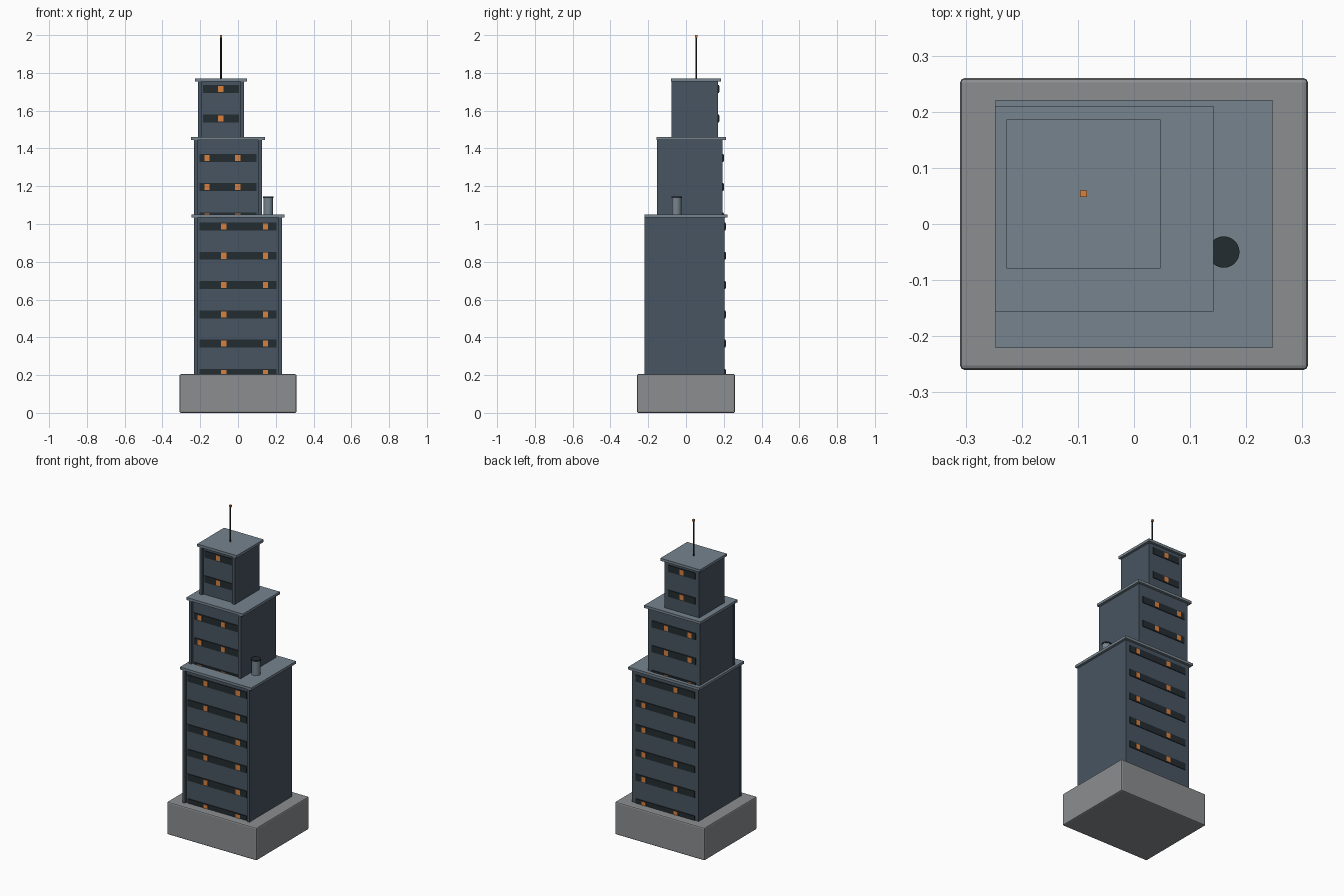
import bpy

if "Cube" in bpy.data.objects:
    bpy.data.objects.remove(bpy.data.objects["Cube"])


def material(name, rgb):
    m = bpy.data.materials.new(name)
    m.diffuse_color = (*rgb, 1)
    m.use_nodes = True
    m.node_tree.nodes["Principled BSDF"].inputs["Base Color"].default_value = m.diffuse_color
    return m


WALL = material("wall_blue_grey", (0.065, 0.09, 0.12))
ROOF = material("roof_grey", (0.18, 0.23, 0.27))
GLASS = material("dark_glass", (0.017, 0.025, 0.03))
LIGHT = material("orange_light", (0.70, 0.22, 0.05))
STONE = material("stone", (0.26, 0.27, 0.28))


def box(name, x, y, z, mat, bevel=0):
    """Box from (min, max) pairs on each axis."""
    bpy.ops.mesh.primitive_cube_add(size=1, location=[sum(p) / 2 for p in (x, y, z)])
    ob = bpy.context.object
    ob.name = name
    ob.scale = [p[1] - p[0] for p in (x, y, z)]
    bpy.ops.object.transform_apply(location=False, rotation=False, scale=True)
    ob.data.materials.append(mat)
    if bevel:
        b = ob.modifiers.new("bevel", 'BEVEL')
        b.width = bevel
        b.segments = 2
    return ob


def cylinder(name, x, y, z0, z1, r, mat, sides=24):
    bpy.ops.mesh.primitive_cylinder_add(vertices=sides, radius=r, depth=z1 - z0,
                                        location=(x, y, (z0 + z1) / 2))
    ob = bpy.context.object
    ob.name = name
    ob.data.materials.append(mat)
    bpy.ops.object.shade_smooth_by_angle()
    return ob


def tier(name, cx, cy, hx, hy, z0, z1, band_half, rows, lights):
    """Block with corner fins, roof slab, window bands front and back."""
    y0, y1 = cy - hy, cy + hy
    box(name + "_body", (cx - hx, cx + hx), (y0, y1), (z0, z1), WALL)
    box(name + "_roof_slab", (cx - hx - 0.016, cx + hx + 0.016),
        (y0 - 0.016, y1 + 0.016), (z1 - 0.001, z1 + 0.015), ROOF)
    # Vertical fins at the front corners
    for s in (-1, 1):
        fx = cx + s * (hx - 0.008)
        box(name + "_front_fin", (fx - 0.009, fx + 0.009),
            (y0 - 0.014, y0 + 0.004), (z0, z1), WALL)
    # Window bands with lit windows
    for z in rows:
        for side, y in (("front", y0), ("back", y1)):
            box(f"{name}_{side}_window_band", (cx - band_half, cx + band_half),
                (y - 0.004, y + 0.004), (z - 0.021, z + 0.021), GLASS)
            for lx in lights:
                box(f"{name}_{side}_lit_window", (lx - 0.014, lx + 0.014),
                    (y - 0.006, y + 0.006), (z - 0.016, z + 0.016), LIGHT)


# Plinth
box("plinth", (-0.31, 0.31), (-0.26, 0.26), (0, 0.205), STONE, 0.008)

# Three stepped tower blocks
tier("lower_tower", 0, 0, 0.231, 0.205, 0.19, 1.035, 0.205,
     [0.212 + 0.155 * i for i in range(6)], (-0.076, 0.146))
tier("middle_tower", -0.053, 0.0275, 0.179, 0.167, 1.03, 1.445, 0.152,
     [1.04 + 0.155 * i for i in range(3)], (-0.164, -0.001))
tier("upper_tower", -0.09, 0.0535, 0.121, 0.117, 1.44, 1.756, 0.094,
     [1.558, 1.714], (-0.091,))

# Rooftop tank with cap
cylinder("roof_tank", 0.16, -0.05, 1.045, 1.138, 0.025, ROOF)
cylinder("roof_tank_cap", 0.16, -0.05, 1.138, 1.146, 0.028, GLASS)

# Antenna with beacon
cylinder("antenna", -0.09, 0.054, 1.765, 1.99, 0.0045, GLASS, 8)
box("beacon", (-0.096, -0.084), (0.048, 0.06), (1.988, 2.0), LIGHT)
